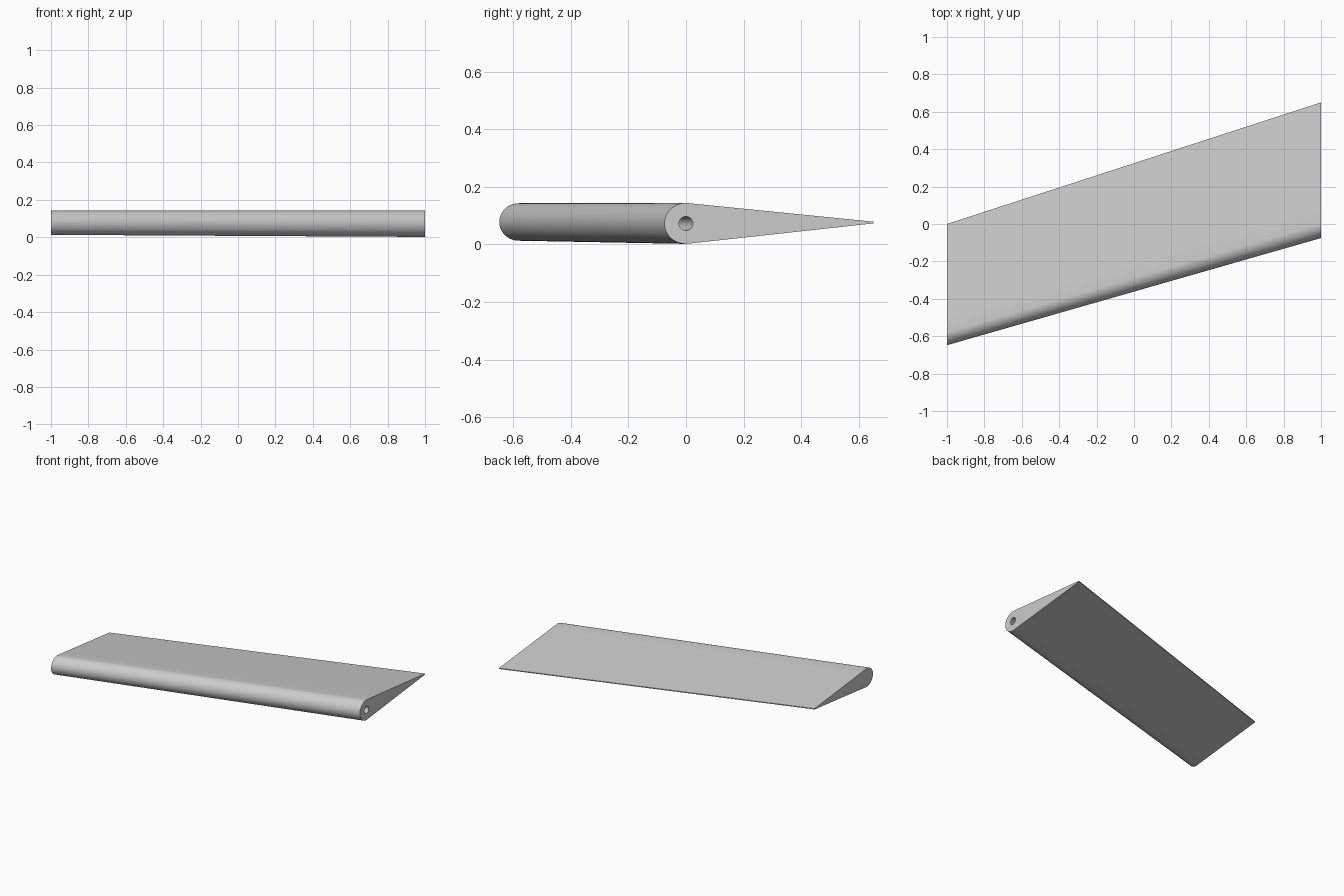
import bpy, bmesh, math

NOSE_STEPS = 32   # segments round the nose
SIDE_STEPS = 8    # segments along each flat flank


def lerp(a, b, t):
    return tuple(p + (q - p) * t for p, q in zip(a, b))


def section(x, hinge, radius_y, radius_z, tail, tail_half):
    """Round nose about the hinge, straight flanks to a thin tail."""
    cy, cz = hinge
    ring = []
    for i in range(NOSE_STEPS + 1):
        a = math.pi / 2 + math.pi * i / NOSE_STEPS
        ring.append((x, cy + radius_y * math.cos(a), cz + radius_z * math.sin(a)))
    top, bottom = ring[0], ring[-1]
    tail_low = (x, tail[0], tail[1] - tail_half)
    tail_high = (x, tail[0], tail[1] + tail_half)
    ring += [lerp(bottom, tail_low, i / SIDE_STEPS) for i in range(1, SIDE_STEPS + 1)]
    ring += [lerp(tail_high, top, i / SIDE_STEPS) for i in range(SIDE_STEPS)]
    return ring


def hole_ring(x, centre, radius):
    """Circle with one point for every point of a section."""
    right = 2 * SIDE_STEPS + 1
    angles = [math.pi / 2 + math.pi * i / NOSE_STEPS for i in range(NOSE_STEPS + 1)]
    angles += [1.5 * math.pi + math.pi * i / right for i in range(1, right)]
    return [(x, centre[0] + radius * math.cos(a), centre[1] + radius * math.sin(a))
            for a in angles]


# Hinge line runs from the small tip to the large root
root_hinge, tip_hinge = (0.0, 0.073), (-0.58, 0.078)
HOLE_DEPTH, HOLE_RADIUS = 0.3, 0.024
hole_end = lerp(root_hinge, tip_hinge, HOLE_DEPTH / 2)

rings = [
    section(-1, tip_hinge, 0.068, 0.065, (0.0, 0.078), 0.003),
    section(1, root_hinge, 0.075, 0.071, (0.65, 0.076), 0.003),
    hole_ring(1, root_hinge, HOLE_RADIUS),
    hole_ring(1 - HOLE_DEPTH, hole_end, HOLE_RADIUS),
]

# Flap body: tip cap, skin, root cap around the pin hole, hole wall and floor
bm = bmesh.new()
loops = [[bm.verts.new(p) for p in ring] for ring in rings]
bm.faces.new(loops[0])
for a, b in zip(loops, loops[1:]):
    for i in range(len(a)):
        j = (i + 1) % len(a)
        bm.faces.new((a[i], a[j], b[j], b[i]))
bm.faces.new(loops[-1])
bmesh.ops.recalc_face_normals(bm, faces=bm.faces)
mesh = bpy.data.meshes.new("wing_flap")
bm.to_mesh(mesh)
bm.free()

# Plain grey finish
grey = bpy.data.materials.new("light_grey")
grey.use_nodes = True
colour = (0.6, 0.6, 0.6, 1)
grey.diffuse_color = colour
grey.node_tree.nodes["Principled BSDF"].inputs["Base Color"].default_value = colour
mesh.materials.append(grey)

cube = bpy.data.objects.get("Cube")
if cube:
    bpy.data.objects.remove(cube, do_unlink=True)
flap = bpy.data.objects.new("wing_flap", mesh)
bpy.context.collection.objects.link(flap)
for other in bpy.context.selected_objects:
    other.select_set(False)
flap.select_set(True)
bpy.context.view_layer.objects.active = flap
bpy.ops.object.shade_smooth_by_angle(angle=math.radians(30))
